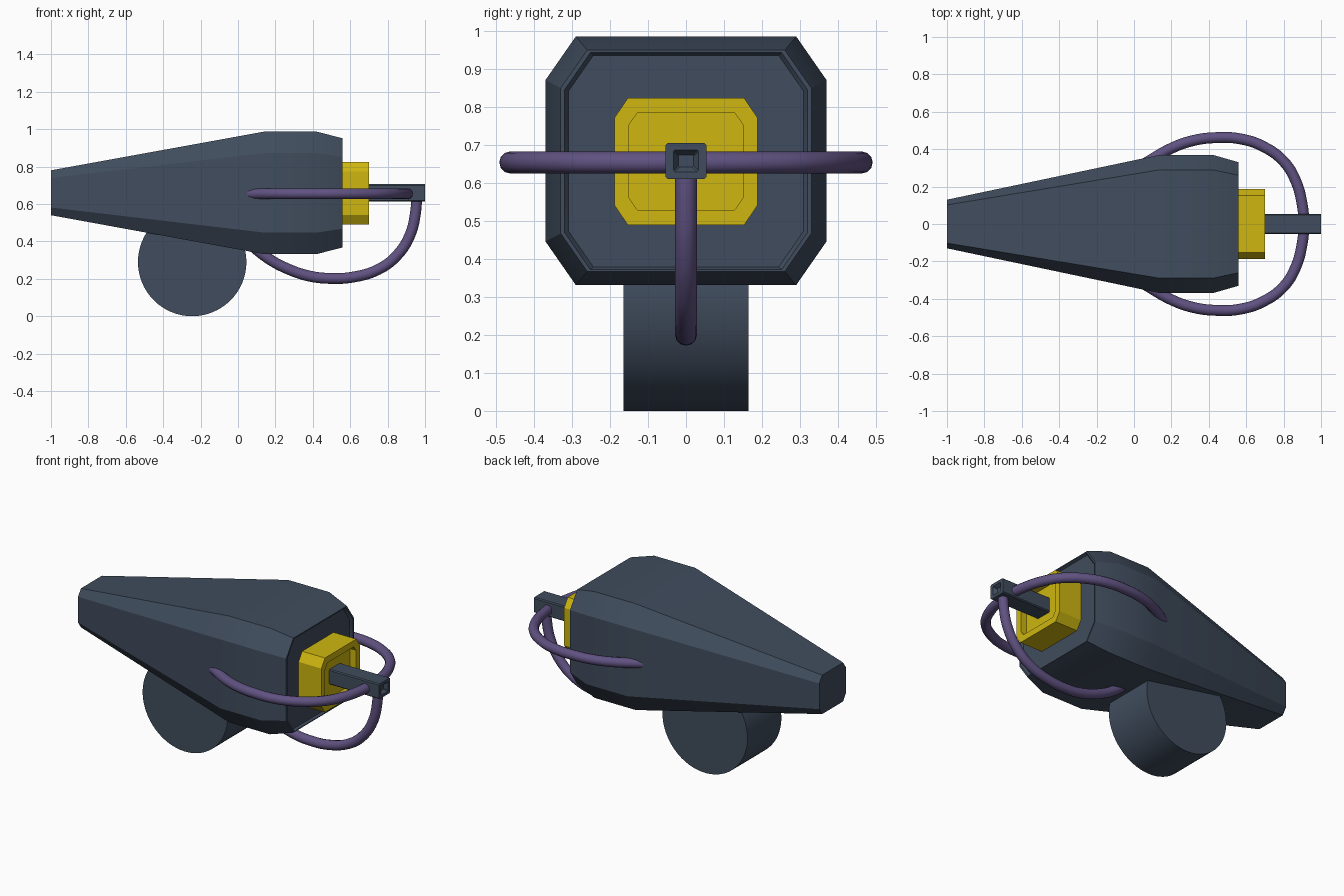
import bpy, bmesh, math
from mathutils import Matrix

if "Cube" in bpy.data.objects:
    bpy.data.objects.remove(bpy.data.objects["Cube"])


def material(name, rgb):
    m = bpy.data.materials.new(name)
    m.diffuse_color = (*rgb, 1)
    m.use_nodes = True
    m.node_tree.nodes["Principled BSDF"].inputs["Base Color"].default_value = m.diffuse_color
    return m


SLATE = material("slate blue", (0.051, 0.073, 0.110))
YELLOW = material("yellow", (0.62, 0.47, 0.005))
PURPLE = material("purple", (0.117, 0.084, 0.220))


def finish(name, bm, mat, angle=30):
    bmesh.ops.recalc_face_normals(bm, faces=bm.faces)
    me = bpy.data.meshes.new(name)
    bm.to_mesh(me)
    bm.free()
    me.polygons.foreach_set("use_smooth", [True] * len(me.polygons))
    me.set_sharp_from_angle(angle=math.radians(angle))
    me.materials.append(mat)
    ob = bpy.data.objects.new(name, me)
    bpy.context.collection.objects.link(ob)
    return ob


def loft(name, sections, mat):
    """Skin chamfered rectangles (x, half width, z low, z high, chamfer y, chamfer z) along x."""
    bm = bmesh.new()
    rings = []
    for x, w, lo, hi, cy, cz in sections:
        pts = [(w, lo + cz), (w, hi - cz), (w - cy, hi), (cy - w, hi),
               (-w, hi - cz), (-w, lo + cz), (cy - w, lo), (w - cy, lo)]
        rings.append([bm.verts.new((x, y, z)) for y, z in pts])
    for a, b in zip(rings, rings[1:]):
        for i in range(8):
            j = (i + 1) % 8
            bm.faces.new((a[i], a[j], b[j], b[i]))
    bm.faces.new(rings[0])
    bm.faces.new(rings[-1])
    return finish(name, bm, mat)


def tube(name, points, radius=0.029):
    """Smooth round hose through the given points."""
    cu = bpy.data.curves.new(name + "_path", 'CURVE')
    cu.dimensions = '3D'
    cu.bevel_depth = radius
    cu.bevel_resolution = 4
    cu.resolution_u = 5
    cu.use_fill_caps = True
    sp = cu.splines.new('BEZIER')
    sp.bezier_points.add(len(points) - 1)
    for bp, p in zip(sp.bezier_points, points):
        bp.co = p
        bp.handle_left_type = bp.handle_right_type = 'AUTO'
    tmp = bpy.data.objects.new(name + "_path", cu)
    bpy.context.collection.objects.link(tmp)
    dg = bpy.context.evaluated_depsgraph_get()
    me = bpy.data.meshes.new_from_object(tmp.evaluated_get(dg))
    bm = bmesh.new()
    bm.from_mesh(me)
    bpy.data.objects.remove(tmp)
    bpy.data.meshes.remove(me)
    finish(name, bm, PURPLE, 50)


# main tapered body, with a shallow recess in its front face
loft("body", [
    (-1.00, 0.13, 0.54, 0.78, 0.028, 0.041),
    (0.14, 0.37, 0.332, 0.987, 0.08, 0.115),
    (0.42, 0.37, 0.332, 0.987, 0.08, 0.115),
    (0.56, 0.33, 0.368, 0.951, 0.07, 0.10),
    (0.56, 0.32, 0.373, 0.944, 0.068, 0.098),
    (0.545, 0.31, 0.38, 0.937, 0.066, 0.095),
], SLATE)

# yellow collar with a recessed front
loft("collar", [
    (0.53, 0.188, 0.49, 0.825, 0.035, 0.052),
    (0.70, 0.188, 0.49, 0.825, 0.035, 0.052),
    (0.70, 0.15, 0.53, 0.786, 0.022, 0.032),
    (0.66, 0.15, 0.53, 0.786, 0.022, 0.032),
], YELLOW)

# square barrel with a hollow tip
loft("barrel", [
    (0.64, 0.054, 0.612, 0.706, 0.006, 0.006),
    (1.00, 0.054, 0.612, 0.706, 0.006, 0.006),
    (1.00, 0.033, 0.63, 0.688, 0.004, 0.004),
    (0.98, 0.02, 0.643, 0.675, 0.003, 0.003),
], SLATE)

# round drum under the body
bm = bmesh.new()
bmesh.ops.create_cone(bm, cap_ends=True, segments=64, radius1=0.29, radius2=0.29, depth=0.33,
                      matrix=Matrix.Translation((-0.245, 0, 0.29)) @ Matrix.Rotation(math.pi / 2, 4, 'X'))
finish("drum", bm, SLATE)

# two side hoses and one lower hose, from the barrel tip back into the body
side = [(0.91, 0), (0.90, 0.10), (0.865, 0.23), (0.80, 0.335), (0.69, 0.415),
        (0.57, 0.455), (0.45, 0.462), (0.32, 0.447), (0.20, 0.405), (0.06, 0.325)]
for s, n in ((1, "back_hose"), (-1, "front_hose")):
    tube(n, [(x, s * y, 0.655) for x, y in side])
lower = [(0.955, 0.64), (0.95, 0.56), (0.92, 0.435), (0.85, 0.325), (0.75, 0.25), (0.62, 0.21),
         (0.50, 0.202), (0.38, 0.215), (0.25, 0.26), (0.16, 0.31), (0.07, 0.38)]
tube("lower_hose", [(x, 0, z) for x, z in lower])
